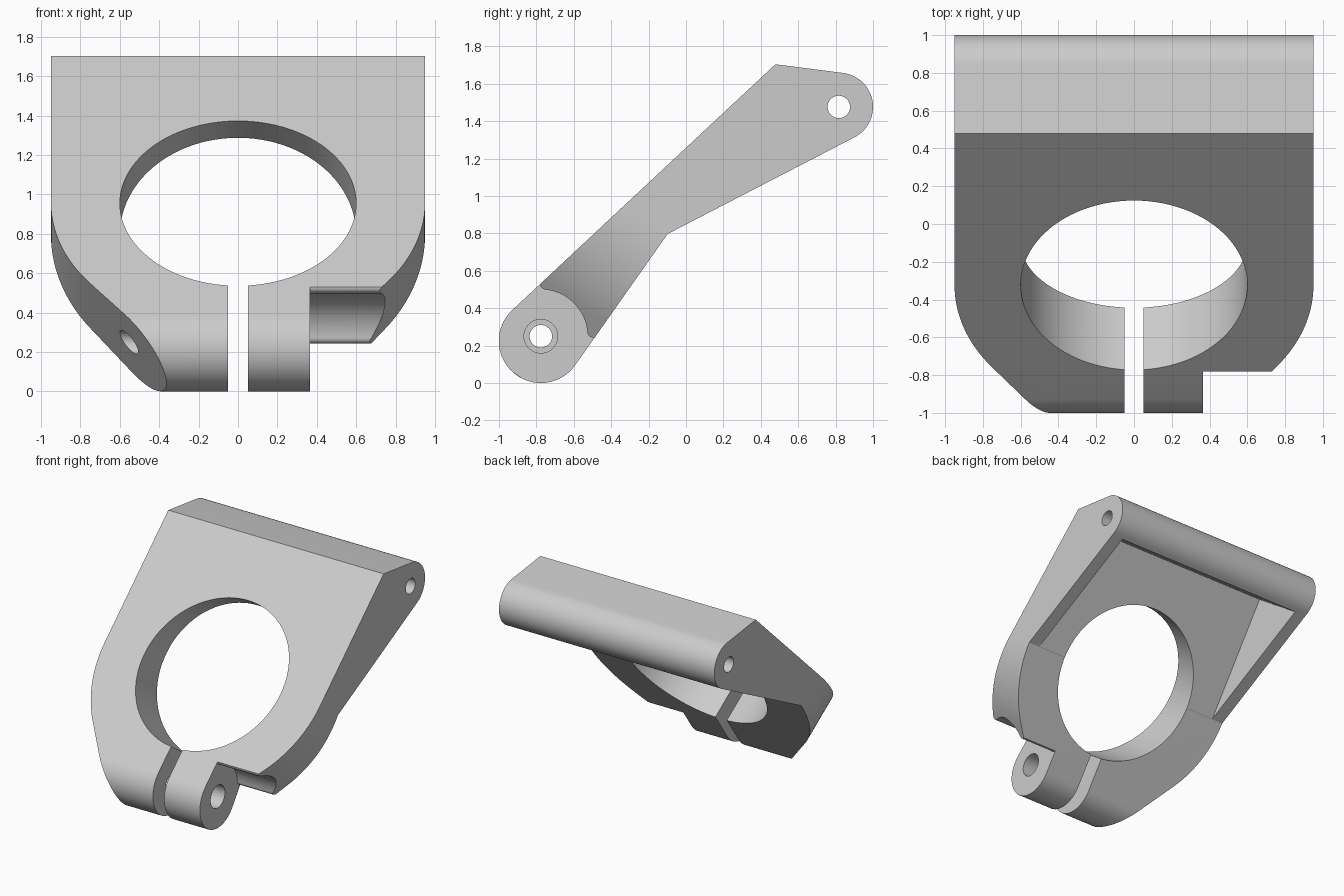
import bpy, bmesh
from math import sin, cos, radians

cube = bpy.data.objects.get("Cube")
if cube:
    bpy.data.objects.remove(cube, do_unlink=True)

KINK = (-0.098, 0.797)          # side position of the bend, also the ring axis
TILT = radians(55.1)            # tilt of the clamp's back plane
C, S = cos(TILT), sin(TILT)
SCREW, PIVOT = (-0.776, 0.25), (0.817, 1.476)
HALF = 0.95


def from_side(a, b, d):
    """Side profile (y, z) extruded along x."""
    return (d, a, b)


def from_plane(a, b, d):
    """Outline on the tilted back plane extruded along its normal."""
    return (a, KINK[0] + b * C + d * S, KINK[1] + b * S - d * C)


def arc(centre, r, start, end, n=32):
    return [(centre[0] + r * cos(radians(start + (end - start) * i / n)),
             centre[1] + r * sin(radians(start + (end - start) * i / n)))
            for i in range(n + 1)]


def circle(centre, r, n=48):
    return arc(centre, r, 0, 360, n)[:-1]


def box(x0, x1, y0, y1):
    return [(x0, y0), (x1, y0), (x1, y1), (x0, y1)]


def prism(name, points, near, far, place):
    bm = bmesh.new()
    base = bm.faces.new([bm.verts.new(place(a, b, near)) for a, b in points])
    top = bmesh.ops.extrude_face_region(bm, geom=[base])
    offset = [q - p for p, q in zip(place(0, 0, near), place(0, 0, far))]
    verts = [g for g in top["geom"] if isinstance(g, bmesh.types.BMVert)]
    bmesh.ops.translate(bm, verts=verts, vec=offset)
    # The extruded base can be left inside out, so make a clean closed shell
    bmesh.ops.recalc_face_normals(bm, faces=bm.faces)
    mesh = bpy.data.meshes.new(name)
    bm.to_mesh(mesh)
    bm.free()
    obj = bpy.data.objects.new(name, mesh)
    bpy.context.collection.objects.link(obj)
    return obj


# Side profile: rounded clamp nose, bend, pivot barrel, top ridge
profile = (arc((-0.776, 0.225), 0.225, 133, 325.1) + [KINK]
           + arc(PIVOT, 0.183, -62.6, 83.3) + [(0.478, 1.704)])
bracket = prism("clamp_bracket", profile, -HALF, HALF, from_side)

# Plane outline: straight sides, round shoulders, tapering tangents to the nose
taper = 37.8
t = radians(taper)
low = -1.2
tip = (HALF + low * sin(t)) / cos(t)
half = [(HALF + 0.1, 1.6), (HALF + 0.1, 0)] + arc((0, 0), HALF, 0, -taper) + [(tip, low)]
outline = half + [(-x, v) for x, v in reversed(half)]

# Clearance around the screw head, with softened lips
clearance = ([(-0.78, 0.7)] + arc((-0.75, 0.53), 0.03, 180, 270, 6)
             + arc(SCREW, 0.25, 83, 5) + arc((-0.497, 0.273), 0.03, 180, 270, 6)
             + [(-0.4, 0.243), (-0.4, -0.1), (-1.2, -0.1), (-1.2, 0.7)])

# The pocket floor sits a hair behind the back plane so the cut stays clean
steps = [
    ("DIFFERENCE", prism("pocket_tool", box(-0.85, 0.85, -0.1, 0.972), 0.002, 0.7, from_plane)),
    ("INTERSECT", prism("outline_tool", outline, -2, 2, from_plane)),
    ("DIFFERENCE", prism("ring_hole_tool", circle((0, 0), 0.6, 96), -1, 1, from_plane)),
    ("DIFFERENCE", prism("slot_tool", box(-0.05, 0.05, -1.5, -0.3), -1, 1, from_plane)),
    ("DIFFERENCE", prism("clearance_tool", clearance, 0.365, 1.2, from_side)),
    ("DIFFERENCE", prism("screw_thread_tool", circle(SCREW, 0.06), -1.2, 0.01, from_side)),
    ("DIFFERENCE", prism("screw_shank_tool", circle(SCREW, 0.09), 0, 1.2, from_side)),
    ("DIFFERENCE", prism("pivot_hole_tool", circle(PIVOT, 0.06), -1.2, 1.2, from_side)),
]
for operation, tool in steps:
    mod = bracket.modifiers.new(tool.name, "BOOLEAN")
    mod.operation, mod.object, mod.solver = operation, tool, "EXACT"
    tool.hide_render = True

# Bake the cuts and drop the tools
bpy.context.view_layer.update()
depsgraph = bpy.context.evaluated_depsgraph_get()
baked = bpy.data.meshes.new_from_object(bracket.evaluated_get(depsgraph))
bracket.modifiers.clear()
bracket.data = baked
for _, tool in steps:
    bpy.data.objects.remove(tool, do_unlink=True)

# Plain grey finish
grey = bpy.data.materials.new("light_grey")
grey.use_nodes = True
colour = (0.6, 0.6, 0.6, 1)
grey.diffuse_color = colour
grey.node_tree.nodes["Principled BSDF"].inputs["Base Color"].default_value = colour
baked.materials.clear()
baked.materials.append(grey)

bpy.ops.object.select_all(action="DESELECT")
bracket.select_set(True)
bpy.context.view_layer.objects.active = bracket
bpy.ops.object.shade_smooth_by_angle(angle=radians(25))
